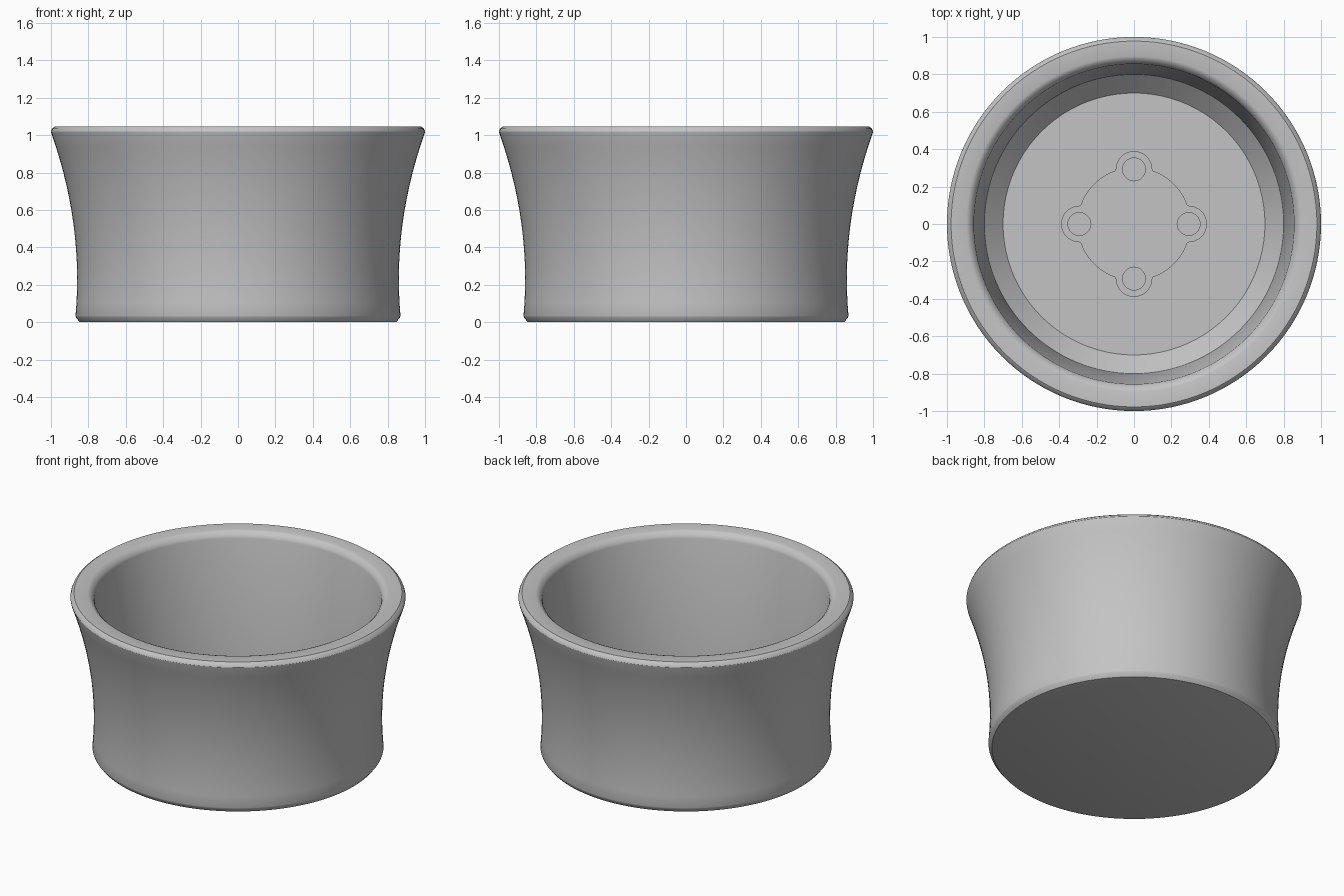
import bpy, bmesh, math

cube = bpy.data.objects.get("Cube")
if cube:
    bpy.data.objects.remove(cube, do_unlink=True)

SEGMENTS = 128

grey = bpy.data.materials.new("light grey")
grey.use_nodes = True
grey.diffuse_color = (0.55, 0.55, 0.55, 1)
grey.node_tree.nodes["Principled BSDF"].inputs["Base Color"].default_value = (0.55, 0.55, 0.55, 1)


def link_mesh(name, bm):
    bmesh.ops.recalc_face_normals(bm, faces=bm.faces)
    mesh = bpy.data.meshes.new(name)
    bm.to_mesh(mesh)
    bm.free()
    mesh.materials.append(grey)
    obj = bpy.data.objects.new(name, mesh)
    bpy.context.collection.objects.link(obj)
    return obj


def lathe(name, profile):
    """Spin a (radius, height) profile round z and close both ends with flat discs."""
    bm = bmesh.new()
    rings = []
    for r, z in profile:
        rings.append([bm.verts.new((r * math.cos(a), r * math.sin(a), z))
                      for a in (2 * math.pi * i / SEGMENTS for i in range(SEGMENTS))])
    for low, high in zip(rings, rings[1:]):
        for i in range(SEGMENTS):
            j = (i + 1) % SEGMENTS
            bm.faces.new((low[i], low[j], high[j], high[i]))
    bm.faces.new(rings[0])
    bm.faces.new(rings[-1])
    return link_mesh(name, bm)


def prism(name, outline, z0, z1):
    """Extrude a flat outline between two heights."""
    bm = bmesh.new()
    base = bm.faces.new([bm.verts.new((x, y, z0)) for x, y in outline])
    top = bmesh.ops.extrude_face_region(bm, geom=[base])["geom"]
    bmesh.ops.translate(bm, vec=(0, 0, z1 - z0),
                        verts=[v for v in top if isinstance(v, bmesh.types.BMVert)])
    return link_mesh(name, bm)


def circle(cx, cy, r, n=32):
    return [(cx + r * math.cos(2 * math.pi * i / n), cy + r * math.sin(2 * math.pi * i / n))
            for i in range(n)]


# Pot: chamfered foot, flared outer wall, rounded rim, tapered inner wall, chamfered floor
foot = [(0.842, 0.0), (0.848, 0.002), (0.866, 0.025)]
flare = []
for i in range(15):
    z = 0.035 + (1.01 - 0.035) * i / 14
    flare.append((0.86 + 0.227 * (z - 0.23) ** 2, z))
rim = [(1.0, 1.02), (0.994, 1.035), (0.978, 1.047),
       (0.897, 1.047), (0.882, 1.042), (0.862, 1.022), (0.856, 1.005)]
inside = [(0.80, 0.20), (0.70, 0.10)]
pot = lathe("pot", foot + flare + rim + inside)

# Four-lobed drainage recess in the floor, with a deeper round hole in each lobe
DISC, LOBE, OFFSET, HOLE = 0.30, 0.095, 0.292, 0.061


def recess_radius(angle):
    a = (angle + math.pi / 4) % (math.pi / 2) - math.pi / 4
    inside_root = LOBE ** 2 - (OFFSET * math.sin(a)) ** 2
    if inside_root < 0:
        return DISC
    return max(DISC, OFFSET * math.cos(a) + math.sqrt(inside_root))


outline = []
for i in range(240):
    a = 2 * math.pi * i / 240
    r = recess_radius(a)
    outline.append((r * math.cos(a), r * math.sin(a)))
cutters = [prism("recess_cutter", outline, 0.07, 0.3)]
for k in range(4):
    a = k * math.pi / 2
    spot = circle(OFFSET * math.cos(a), OFFSET * math.sin(a), HOLE)
    cutters.append(prism("drain_hole_cutter", spot, 0.035, 0.35))

for cutter in cutters:
    cutter.hide_render = True
    mod = pot.modifiers.new("cut", "BOOLEAN")
    mod.operation = "DIFFERENCE"
    mod.solver = "EXACT"
    mod.object = cutter

# Bake the cuts, then remove the cutters
depsgraph = bpy.context.evaluated_depsgraph_get()
cut_mesh = bpy.data.meshes.new_from_object(pot.evaluated_get(depsgraph))
pot.modifiers.clear()
pot.data = cut_mesh
for cutter in cutters:
    bpy.data.objects.remove(cutter, do_unlink=True)

# Smooth walls with crisp floor and foot edges
bpy.ops.object.select_all(action="DESELECT")
pot.select_set(True)
bpy.context.view_layer.objects.active = pot
bpy.ops.object.shade_smooth_by_angle(angle=math.radians(32))
